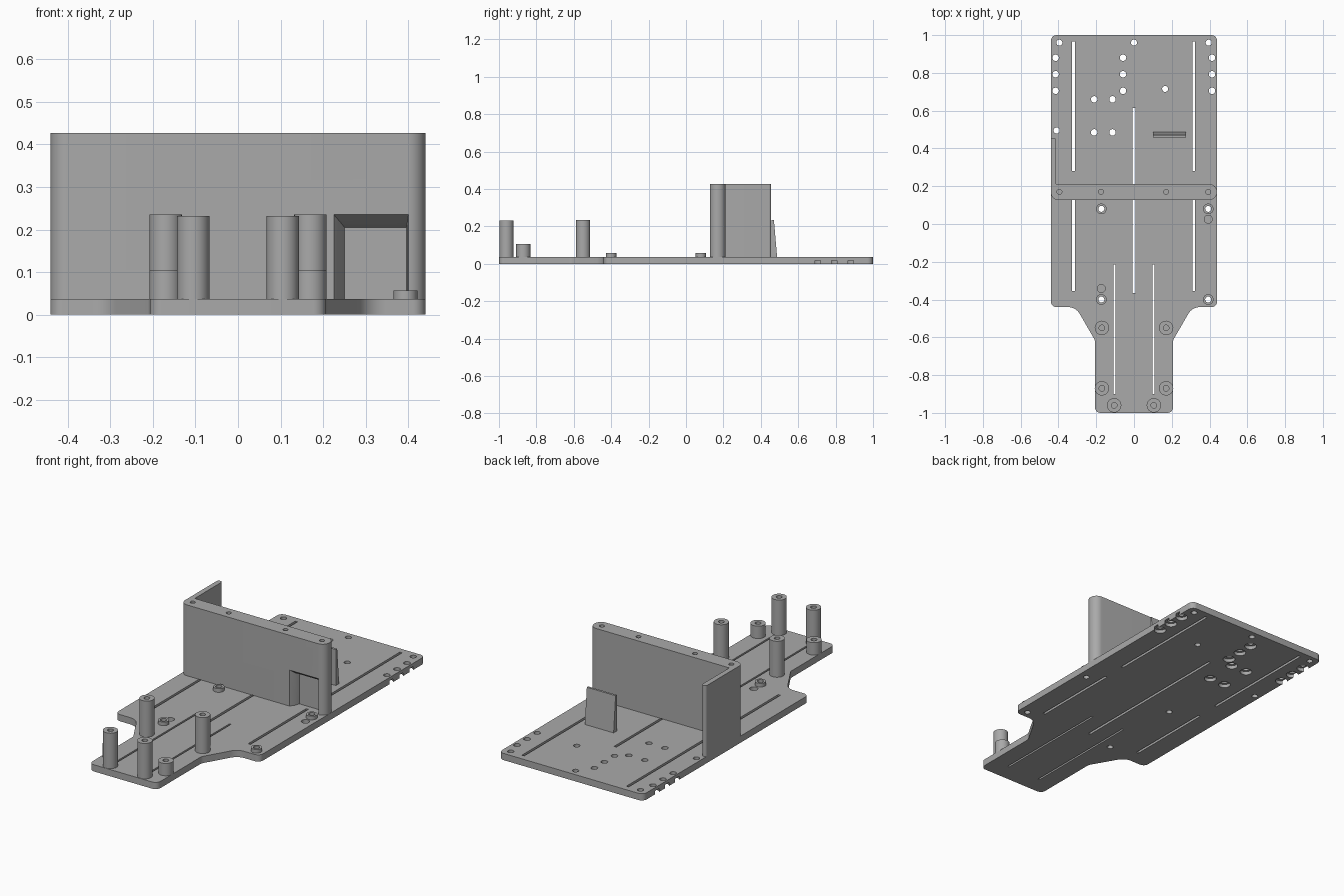
import bpy, bmesh, math
from mathutils import Vector

if "Cube" in bpy.data.objects:
    bpy.data.objects.remove(bpy.data.objects["Cube"])

T = 0.037          # plate thickness
WALL_TOP = 0.427

grey = bpy.data.materials.new("plain grey")
grey.diffuse_color = (0.4, 0.4, 0.4, 1)
grey.use_nodes = True
grey.node_tree.nodes["Principled BSDF"].inputs["Base Color"].default_value = grey.diffuse_color


def finish(name, bm):
    bmesh.ops.recalc_face_normals(bm, faces=bm.faces)
    me = bpy.data.meshes.new(name)
    bm.to_mesh(me)
    bm.free()
    me.materials.append(grey)
    ob = bpy.data.objects.new(name, me)
    bpy.context.collection.objects.link(ob)
    return ob


def smooth(ob):
    bpy.ops.object.select_all(action='DESELECT')
    ob.select_set(True)
    bpy.context.view_layer.objects.active = ob
    bpy.ops.object.shade_smooth_by_angle(angle=math.radians(30))


def rounded(points, steps=8):
    """Outline from (x, y, fillet radius) corners."""
    out = []
    n = len(points)
    for i, (x, y, r) in enumerate(points):
        p = Vector((x, y))
        if r == 0:
            out.append(p)
            continue
        a = (Vector(points[i - 1][:2]) - p).normalized()
        b = (Vector(points[(i + 1) % n][:2]) - p).normalized()
        half = a.angle(b) / 2
        c = p + (a + b).normalized() * (r / math.sin(half))
        s = p + a * (r / math.tan(half)) - c
        e = p + b * (r / math.tan(half)) - c
        sweep = math.atan2(s.x * e.y - s.y * e.x, s.dot(e))
        for k in range(steps + 1):
            t = sweep * k / steps
            out.append(c + Vector((s.x * math.cos(t) - s.y * math.sin(t),
                                   s.x * math.sin(t) + s.y * math.cos(t))))
    return out


def prism(bm, outline, z0, z1):
    face = bm.faces.new([bm.verts.new((p[0], p[1], z0)) for p in outline])
    ext = bmesh.ops.extrude_face_region(bm, geom=[face])["geom"]
    for v in ext:
        if isinstance(v, bmesh.types.BMVert):
            v.co.z = z1


def lathe(bm, x, y, profile, closed=False, n=28):
    """Stack of (radius, z) rings, capped at the ends or closed as a tube."""
    rings = [[bm.verts.new((x + r * math.cos(2 * math.pi * i / n),
                            y + r * math.sin(2 * math.pi * i / n), z))
              for i in range(n)] for r, z in profile]
    pairs = list(zip(rings, rings[1:]))
    if closed:
        pairs.append((rings[-1], rings[0]))
    else:
        bm.faces.new(rings[0])
        bm.faces.new(rings[-1])
    for a, b in pairs:
        for i in range(n):
            j = (i + 1) % n
            bm.faces.new((a[i], a[j], b[j], b[i]))


def cut(ob, bm):
    cutter = finish("cutter", bm)
    cutter.hide_render = True
    mod = ob.modifiers.new("cut", 'BOOLEAN')
    mod.operation, mod.solver, mod.object = 'DIFFERENCE', 'EXACT', cutter
    dg = bpy.context.evaluated_depsgraph_get()
    me = bpy.data.meshes.new_from_object(ob.evaluated_get(dg))
    ob.modifiers.clear()
    ob.data = me
    bpy.data.objects.remove(cutter)


# Base plate with a narrow front neck
right = [(0.207, -1, 0.03), (0.207, -0.615, 0.04),
         (0.308, -0.44, 0.07), (0.44, -0.44, 0.03), (0.44, 1, 0.03)]
left = [(-x, y, r) for x, y, r in reversed(right)]
bm = bmesh.new()
prism(bm, rounded(right + left), 0, T)
plate = finish("base_plate", bm)

washers = [(x, y) for x in (-0.173, 0.393) for y in (0.08, -0.4)]
bm = bmesh.new()
# plain through holes
for x, y in washers + [(-0.395, 0.96), (0, 0.96), (0.395, 0.96),
                       (0.165, 0.715), (-0.41, 0.495)]:
    lathe(bm, x, y, [(0.016, -0.02), (0.016, T + 0.02)])
# holes counterbored from below
bored = [(x, y) for x in (-0.415, -0.058, 0.413) for y in (0.705, 0.793, 0.88)]
bored += [(x, y) for x in (-0.211, -0.114) for y in (0.485, 0.66)]
for x, y in bored:
    lathe(bm, x, y, [(0.031, -0.02), (0.031, 0.019), (0.017, 0.019), (0.017, T + 0.02)])
# shallow locating pockets beside two washers
for x, y in [(0.393, 0.025), (-0.173, -0.342)]:
    lathe(bm, x, y, [(0.021, 0.017), (0.021, T + 0.02)])
# long thin slots
for x, y0, y1, w in [(-0.32, 0.28, 0.965, 0.014), (0.317, 0.28, 0.965, 0.014),
                     (-0.32, -0.355, 0.15, 0.014), (0.317, -0.355, 0.15, 0.014),
                     (0, -0.365, 0.615, 0.014),
                     (-0.104, -0.9, -0.215, 0.01), (0.104, -0.9, -0.215, 0.01)]:
    h = w / 2
    prism(bm, [(x - h, y0), (x + h, y0), (x + h, y1), (x - h, y1)], -0.02, T + 0.02)
cut(plate, bm)
smooth(plate)

# Upright wall with a return along the left edge
bm = bmesh.new()
prism(bm, rounded([(-0.44, 0.127, 0.04), (0.44, 0.127, 0.042), (0.44, 0.212, 0.042),
                   (-0.412, 0.212, 0), (-0.412, 0.455, 0.012), (-0.44, 0.455, 0.012)]),
      T, WALL_TOP)
wall = finish("upright_wall", bm)
bm = bmesh.new()
for x in (-0.395, -0.175, 0.17, 0.393):          # screw holes in the top
    lathe(bm, x, 0.17, [(0.013, 0.33), (0.013, WALL_TOP + 0.02)])
# tapered recess low on the front
rings = []
for y, x0, x1, z1 in [(0.1, 0.225, 0.4, 0.235), (0.127, 0.225, 0.4, 0.235),
                      (0.152, 0.242, 0.397, 0.215), (0.177, 0.25, 0.395, 0.205)]:
    rings.append([bm.verts.new((x, y, z)) for x, z in
                  ((x0, 0.01), (x1, 0.01), (x1, z1), (x0, z1))])
bm.faces.new(rings[0])
bm.faces.new(rings[-1])
for a, b in zip(rings, rings[1:]):
    for i in range(4):
        j = (i + 1) % 4
        bm.faces.new((a[i], a[j], b[j], b[i]))
cut(wall, bm)
smooth(wall)

# Standoffs with blind screw holes
posts = [(s * 0.17, -0.55, 0.235) for s in (-1, 1)]
posts += [(s * 0.105, -0.96, 0.232) for s in (-1, 1)]
posts += [(s * 0.17, -0.87, 0.105) for s in (-1, 1)]
for x, y, top in posts:
    bm = bmesh.new()
    lathe(bm, x, y, [(0.038, T), (0.038, top), (0.015, top), (0.015, T + 0.01)])
    smooth(finish("standoff", bm))

# Low spacer rings
for x, y in washers:
    bm = bmesh.new()
    lathe(bm, x, y, [(0.028, T), (0.028, 0.057), (0.016, 0.057), (0.016, T)], closed=True)
    smooth(finish("spacer_ring", bm))

# Tapered upright tab behind the wall
bm = bmesh.new()
side = [(0.458, T), (0.487, T), (0.47, 0.235), (0.458, 0.235)]
face = bm.faces.new([bm.verts.new((0.1, y, z)) for y, z in side])
ext = bmesh.ops.extrude_face_region(bm, geom=[face])["geom"]
for v in ext:
    if isinstance(v, bmesh.types.BMVert):
        v.co.x = 0.275
finish("upright_tab", bm)
